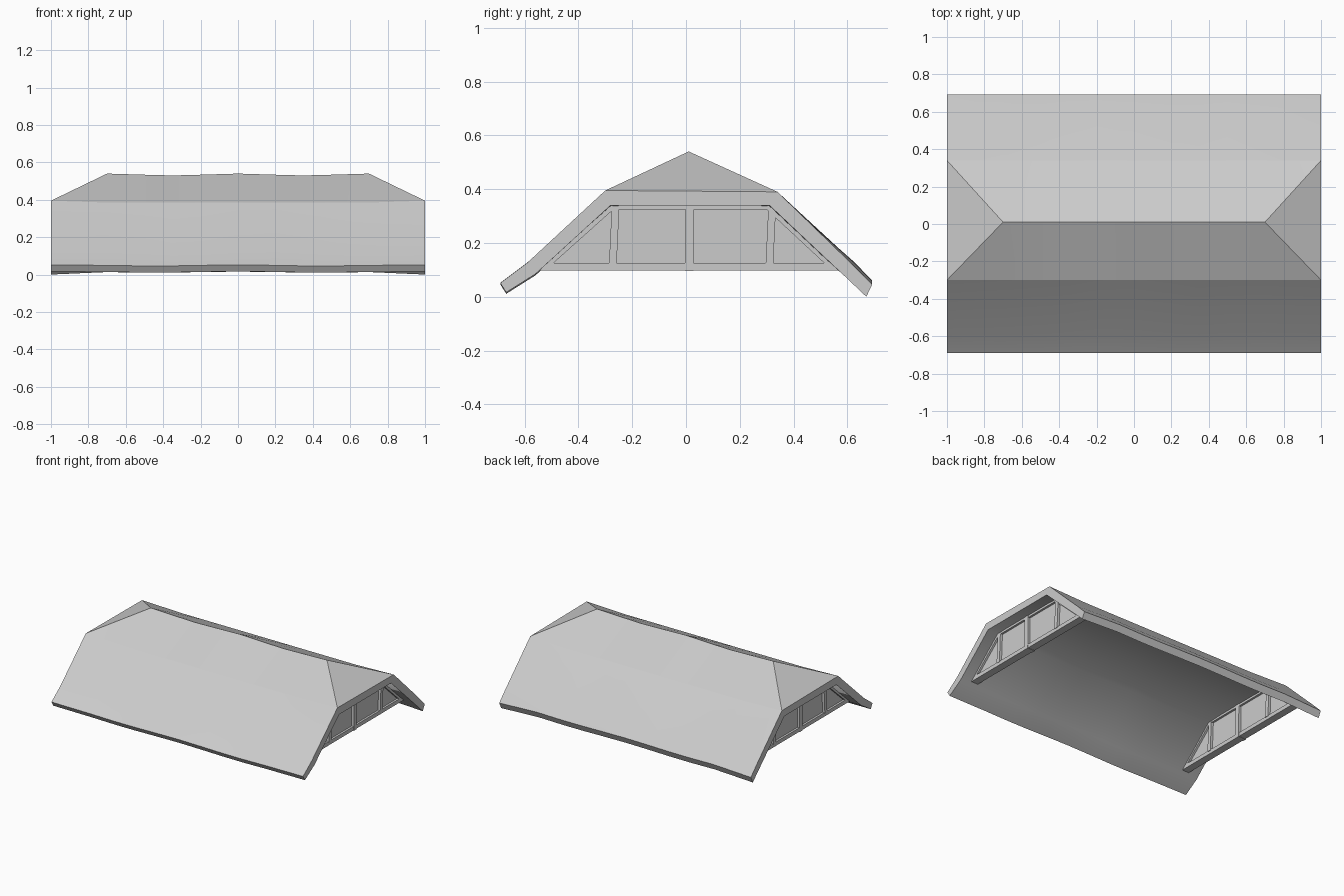
import bpy, bmesh, math
from mathutils import Vector

cube = bpy.data.objects.get("Cube")
if cube:
    bpy.data.objects.remove(cube, do_unlink=True)

grey = bpy.data.materials.new("light grey")
grey.use_nodes = True
grey.diffuse_color = (0.6, 0.6, 0.6, 1)
grey.node_tree.nodes["Principled BSDF"].inputs["Base Color"].default_value = (0.6, 0.6, 0.6, 1)


def finish(bm, name):
    bmesh.ops.recalc_face_normals(bm, faces=bm.faces[:])
    mesh = bpy.data.meshes.new(name)
    bm.to_mesh(mesh)
    bm.free()
    mesh.materials.append(grey)
    obj = bpy.data.objects.new(name, mesh)
    bpy.context.collection.objects.link(obj)


# Roof shell: y, z from front eave over the ridge to back eave; the lining has a flat ceiling
OUTER = [(-.69, .052), (-.59, .127), (-.30, .395), (.01, .54), (.34, .39), (.62, .134), (.692, .061)]
INNER = [(-.668, .017), (-.56, .085), (-.28, .34), (.01, .34), (.31, .34), (.59, .092), (.67, .016)]
COLUMNS = [-1, -.7, -.5, -.35, -.2, 0, .2, .35, .5, .7, 1]
RIDGE, LAST = 3, len(COLUMNS) - 1


def sag(x, row):
    if row == RIDGE:
        return 0.005 * (math.cos(math.tau * x / 0.7) - 1)
    if row in (RIDGE - 1, RIDGE + 1):
        return -0.01 * (abs(x) < 1)
    wave = 0.003 * (math.cos(math.tau * x / 0.9) - 1)
    droop = 0.015 if row > RIDGE and abs(x) == 1 else 0  # back corners hang lower
    return wave - droop


def roof_layer(bm, profile):
    grid = {}
    for c, x in enumerate(COLUMNS):
        for r, (y, z) in enumerate(profile):
            if r == RIDGE and c in (0, LAST):
                continue  # the ridge stops short where the hips begin
            grid[c, r] = bm.verts.new((x, y, z + sag(x, r)))
    faces = []
    for c in range(LAST):
        for r in range(len(profile) - 1):
            corners = [(c, r), (c + 1, r), (c + 1, r + 1), (c, r + 1)]
            faces.append(bm.faces.new([grid[k] for k in corners if k in grid]))
    # Half hips
    for end, inner in ((0, 1), (LAST, LAST - 1)):
        keys = [(end, RIDGE - 1), (end, RIDGE + 1), (inner, RIDGE)]
        faces.append(bm.faces.new([grid[k] for k in keys]))
    return grid, faces


bm = bmesh.new()
top, top_faces = roof_layer(bm, OUTER)
under, under_faces = roof_layer(bm, INNER)
partner = {v: under[k] for k, v in top.items()}
rim = {e for f in top_faces for e in f.edges if len(e.link_faces) == 1}
for e in rim:
    a, b = e.verts
    bm.faces.new((a, b, partner[b], partner[a]))
bmesh.ops.recalc_face_normals(bm, faces=bm.faces[:])
# Crisp outer breaks, softly blended lining
lining = set(under_faces)
for f in bm.faces:
    f.smooth = True
for e in bm.edges:
    e.smooth = lining.issuperset(e.link_faces) or e.calc_face_angle() < math.radians(8)
finish(bm, "roof_shell")


# Gable ends
def prism(bm, outline, x0, x1):
    near = [bm.verts.new((x0, y, z)) for y, z in outline]
    far = [bm.verts.new((x1, y, z)) for y, z in outline]
    bm.faces.new(near)
    bm.faces.new(far[::-1])
    n = len(outline)
    for i in range(n):
        j = (i + 1) % n
        bm.faces.new((near[i], near[j], far[j], far[i]))


def beam(bm, start, end, width, x0, x1):
    a, b = Vector(start), Vector(end)
    d = (b - a).normalized()
    side = Vector((-d.y, d.x)) * width / 2
    prism(bm, [a + side, a - side, b - side, b + side], x0, x1)


PANEL = [(-.54, .11), (-.28, .345), (.31, .345), (.56, .11)]
BEAMS = {
    "bottom_beam": ((-.55, .112), (.57, .112), .028),
    "top_beam": ((-.285, .336), (.315, .336), .022),
    "front_post": ((-.272, .12), (-.262, .33), .028),
    "middle_post": ((.012, .096), (.014, .342), .032),
    "back_post": ((.31, .12), (.32, .33), .028),
    "front_rafter": ((-.53, .112), (-.275, .34), .03),
    "back_rafter": ((.55, .112), (.305, .34), .03),
}
for sign, side in ((1, "left"), (-1, "right")):
    bm = bmesh.new()
    prism(bm, PANEL, sign * .88, sign * .905)
    finish(bm, side + "_gable_panel")
    for name, (start, end, width) in BEAMS.items():
        depth = .003 if "post" in name else 0
        bm = bmesh.new()
        beam(bm, start, end, width, sign * (.865 - depth), sign * (.92 + depth))
        finish(bm, side + "_gable_" + name)
